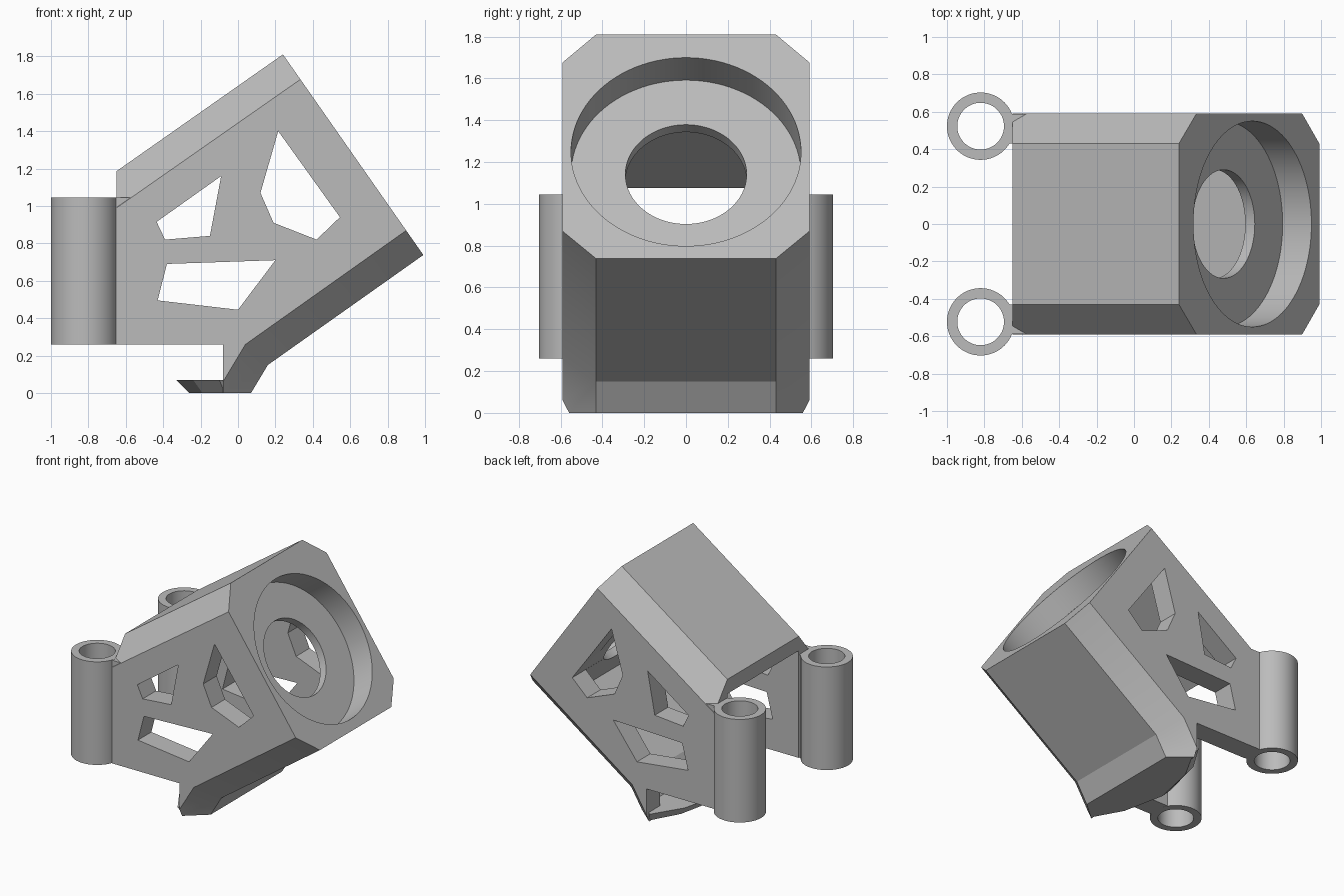
import bpy, bmesh, math
from mathutils import Vector, Matrix

if "Cube" in bpy.data.objects:
    bpy.data.objects.remove(bpy.data.objects["Cube"])

A = math.radians(35)
C, S = math.cos(A), math.sin(A)

grey = bpy.data.materials.new("plain grey")
grey.diffuse_color = (0.5, 0.5, 0.5, 1)
grey.use_nodes = True
grey.node_tree.nodes["Principled BSDF"].inputs["Base Color"].default_value = grey.diffuse_color


def st(s, t):
    """Tilted housing coordinates (along axis, across) to x, z."""
    return (s * C - t * S, s * S + t * C)


def loft(name, rings):
    """Solid skinned through rings of 3D points with equal counts."""
    bm = bmesh.new()
    vs = [[bm.verts.new(p) for p in r] for r in rings]
    n = len(vs[0])
    for a, b in zip(vs, vs[1:]):
        for i in range(n):
            j = (i + 1) % n
            bm.faces.new((a[i], a[j], b[j], b[i]))
    bm.faces.new(vs[0])
    bm.faces.new(vs[-1])
    bmesh.ops.recalc_face_normals(bm, faces=bm.faces)
    me = bpy.data.meshes.new(name)
    bm.to_mesh(me)
    bm.free()
    ob = bpy.data.objects.new(name, me)
    bpy.context.collection.objects.link(ob)
    me.materials.append(grey)
    return ob


def slab(name, prof, w):
    """Front profile (x, z) extruded from y=-w to y=w."""
    return loft(name, [[(x, y, z) for x, z in prof] for y in (-w, w)])


def cylinder(name, centre, axis, r, d0, d1, n=96):
    rot = Vector(axis).to_track_quat('Z', 'Y').to_matrix()
    ring = lambda d: [Vector(centre) + rot @ Vector((r * math.cos(k * math.tau / n),
                      r * math.sin(k * math.tau / n), d)) for k in range(n)]
    return loft(name, [ring(d0), ring(d1)])


def boolean(ob, cutter, op='DIFFERENCE'):
    cutter.hide_render = True
    m = ob.modifiers.new("cut", 'BOOLEAN')
    m.object, m.operation, m.solver = cutter, op, 'EXACT'
    bpy.context.view_layer.objects.active = ob
    bpy.ops.object.modifier_apply(modifier=m.name)
    bpy.data.objects.remove(cutter)


def smooth(ob):
    bpy.ops.object.select_all(action='DESELECT')
    ob.select_set(True)
    bpy.context.view_layer.objects.active = ob
    bpy.ops.object.shade_smooth_by_angle(angle=math.radians(20))


# Tilted housing with chamfered long edges
full = [(-1.2, .80), st(1.235, 1.345), st(1.235, .036), (.16, .15), (-.02, -.15), (-1.2, -.15)]
inset = [(-1.2, .605), st(1.235, 1.182), st(1.235, .196), (.04, .26), (-.206, -.15), (-1.2, -.15)]
housing = loft("housing", [[(x, y, z) for x, z in p] for y, p in
                           ((-.59, inset), (-.43, full), (.43, full), (.59, inset))])
boolean(housing, slab("trim", [(-.65, 2.5), (1.5, 2.5), (1.5, 0), (-.08, 0),
                               (-.08, .26), (-.65, .26)], 1), 'INTERSECT')

# Inner cavity, open at the back
boolean(housing, slab("cavity", [(-1.2, .69), st(.985, 1.255), st(.985, .128),
                                 (.102, .227), (.007, .07), (-1.2, .07)], .428))

# Round recess and bore in the sloped front plate
face_centre, axis = (.635, 0, 1.25), (C, 0, S)
boolean(housing, cylinder("recess", face_centre, axis, .55, -.19, .3))
boolean(housing, cylinder("bore", face_centre, axis, .29, -.4, .3))

# Windows through both side walls
for prof in ([(-.09, 1.16), (-.15, .84), (-.39, .82), (-.435, .915)],
             [(.215, 1.4), (.545, .94), (.42, .82), (.19, .91), (.12, 1.07)],
             [(-.38, .69), (.20, .71), (0, .445), (-.43, .495)]):
    boolean(housing, slab("window", prof, 1))
smooth(housing)

# Bottom lip with undercut rim
def mirrored(half, z):
    return [(x, y, z) for x, y in half] + [(x, -y, z) for x, y in reversed(half) if y > 0]

loft("bottom_lip", [mirrored([(.04, .42), (-.07, .545), (-.19, .33), (-.26, 0)], 0),
                    mirrored([(.02, .42), (-.10, .585), (-.24, .36), (-.33, 0)], .07)])

# Hinge tubes and the brackets joining them to the walls
for side, y in (("front", -.523), ("back", .523)):
    tube = cylinder(side + "_tube", (-.82, y, 0), (0, 0, 1), .18, .26, 1.045, 64)
    boolean(tube, cylinder("tube_hole", (-.82, y, 0), (0, 0, 1), .125, 0, 1.3, 64))
    smooth(tube)
    sg = 1 if y > 0 else -1
    foot = [(-.68, .43), (-.5, .43), (-.5, .588), (-.56, .588), (-.65, .588), (-.68, .57)]
    loft(side + "_bracket", [[(x, sg * v, z) for x, v in foot] for z in (.261, 1.044)])
